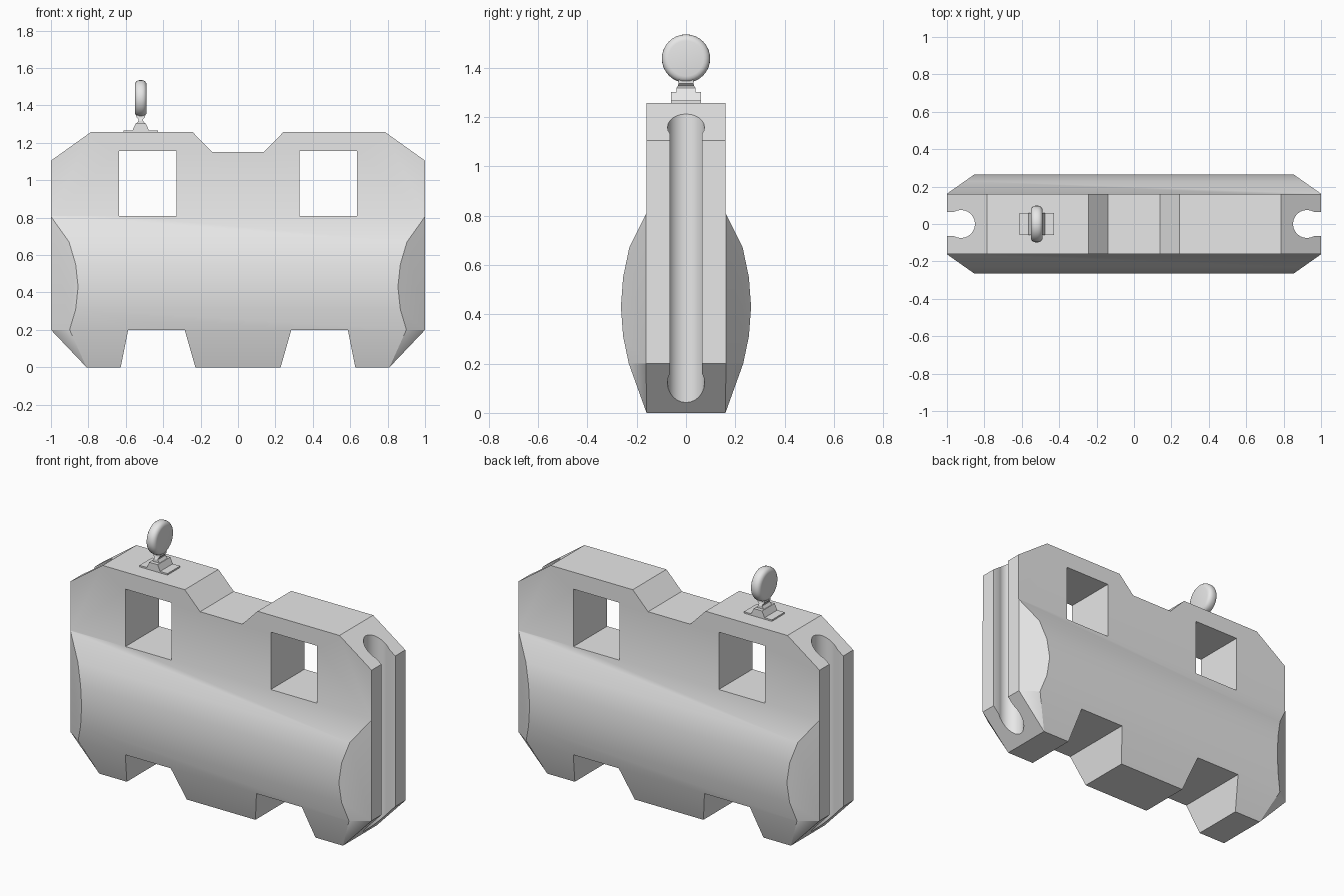
import bpy, bmesh
from math import radians, cos, sin
from mathutils import Vector, Matrix

cube = bpy.data.objects.get("Cube")
if cube:
    bpy.data.objects.remove(cube, do_unlink=True)

grey = bpy.data.materials.new("pale grey plastic")
grey.use_nodes = True
grey.diffuse_color = (0.8, 0.8, 0.8, 1)
grey.node_tree.nodes["Principled BSDF"].inputs["Base Color"].default_value = (0.8, 0.8, 0.8, 1)


def add_object(name, bm):
    bmesh.ops.recalc_face_normals(bm, faces=bm.faces)
    mesh = bpy.data.meshes.new(name)
    bm.to_mesh(mesh)
    bm.free()
    mesh.materials.append(grey)
    ob = bpy.data.objects.new(name, mesh)
    bpy.context.collection.objects.link(ob)
    return ob


def prism(points, axis, lo, hi):
    """Extrude a 2D outline along an axis index (0 = x, 1 = y, 2 = z)."""
    bm = bmesh.new()

    def place(p, h):
        co = list(p)
        co.insert(axis, h)
        return bm.verts.new(co)
    a = [place(p, lo) for p in points]
    b = [place(p, hi) for p in points]
    bm.faces.new(a)
    bm.faces.new(b[::-1])
    for i in range(len(a)):
        j = (i + 1) % len(a)
        bm.faces.new((a[i], b[i], b[j], a[j]))
    bmesh.ops.recalc_face_normals(bm, faces=bm.faces)
    return bm


def mirrored(half):
    return half + [(-u, v) for u, v in reversed(half)]


def slice_off(bm, a, b, c):
    """Cut away everything outside the plane through three points."""
    normal = (b - a).cross(c - a).normalized()
    if normal.dot(Vector((0, 0, 0.5)) - a) > 0:
        normal = -normal
    cut = bmesh.ops.bisect_plane(bm, geom=bm.verts[:] + bm.edges[:] + bm.faces[:],
                                 plane_co=a, plane_no=normal, clear_outer=True)
    edges = [g for g in cut["geom_cut"] if isinstance(g, bmesh.types.BMEdge)]
    bmesh.ops.edgenet_fill(bm, edges=edges)


def boolean(target, cutter, operation):
    mod = target.modifiers.new("cut", 'BOOLEAN')
    mod.object, mod.operation, mod.solver = cutter, operation, 'EXACT'
    bpy.context.view_layer.objects.active = target
    bpy.ops.object.modifier_apply(modifier=mod.name)
    bpy.data.objects.remove(cutter, do_unlink=True)


def smooth(ob, angle=30):
    bpy.ops.object.select_all(action='DESELECT')
    ob.select_set(True)
    bpy.context.view_layer.objects.active = ob
    bpy.ops.object.shade_smooth_by_angle(angle=radians(angle))


# Bulging cross-section swept along the length
section = mirrored([(0.16, -0.1), (0.16, 0), (0.232, 0.2), (0.255, 0.31), (0.264, 0.43),
                    (0.255, 0.55), (0.23, 0.67), (0.16, 0.81), (0.16, 1.4)])
bm = prism(section, 0, -1.1, 1.1)

# Chamfers where the bulge meets the ends, and lower corner facets
for sx in (-1, 1):
    for sy in (-1, 1):
        def corner(x, y, z):
            return Vector((sx * x, sy * y, z))
        slice_off(bm, corner(1, 0.162, 0.2), corner(0.855, 0.264, 0.2), corner(1, 0.162, 1))
        slice_off(bm, corner(1, 0.162, 0.2), corner(0.9, 0.232, 0.2), corner(0.81, 0.16, 0))
body = add_object("barrier_body", bm)

# Side silhouette with forklift notches and top dip
outline = mirrored([(0.228, 0), (0.285, 0.2), (0.587, 0.2), (0.627, 0), (0.81, 0), (1, 0.2),
                    (1, 1.105), (0.787, 1.257), (0.242, 1.257), (0.14, 1.152)])
boolean(body, add_object("silhouette_cutter", prism(outline, 1, -0.5, 0.5)), 'INTERSECT')

for s in (-1, 1):
    # Rectangular window
    window = [(s * x, z) for x, z in ((0.33, 0.81), (0.636, 0.81), (0.636, 1.155), (0.33, 1.155))]
    boolean(body, add_object("window_cutter", prism(window, 1, -0.5, 0.5)), 'DIFFERENCE')
    # Keyhole connection slot in the end
    arc = [radians(60 + 15 * i) for i in range(17)]
    slot = [(s * (0.925 + 0.075 * cos(t)), 0.075 * sin(t)) for t in arc]
    slot += [(s * 1.2, -0.065), (s * 1.2, 0.065)]
    boolean(body, add_object("slot_cutter", prism(slot, 2, -0.3, 1.6)), 'DIFFERENCE')

body.data.materials.clear()
body.data.materials.append(grey)
smooth(body)
weighted = body.modifiers.new("weighted normals", 'WEIGHTED_NORMAL')
weighted.keep_sharp = True

# Warning lamp on top
LAMP_X = -0.52


def stack(name, levels):
    """Loft rectangles given as (half x, half y, z)."""
    bm = bmesh.new()
    rings = [[bm.verts.new((LAMP_X + sx * hx, sy * hy, z))
              for sx, sy in ((-1, -1), (1, -1), (1, 1), (-1, 1))] for hx, hy, z in levels]
    for lower, upper in zip(rings, rings[1:]):
        for i in range(4):
            j = (i + 1) % 4
            bm.faces.new((lower[i], lower[j], upper[j], upper[i]))
    bm.faces.new(rings[0][::-1])
    bm.faces.new(rings[-1])
    return add_object(name, bm)


stack("lamp_plate", [(0.093, 0.06, 1.25), (0.093, 0.06, 1.266)])
stack("lamp_foot", [(0.047, 0.06, 1.26), (0.028, 0.06, 1.302)])
stack("lamp_neck", [(0.025, 0.038, 1.3), (0.012, 0.038, 1.318),
                    (0.012, 0.034, 1.325), (0.022, 0.03, 1.335), (0.022, 0.03, 1.36)])

bm = bmesh.new()
bmesh.ops.create_cone(bm, cap_ends=True, segments=32, radius1=0.098, radius2=0.098, depth=0.064,
                      matrix=Matrix.Translation((LAMP_X, 0, 1.437)) @ Matrix.Rotation(radians(90), 4, 'Y'))
rims = [e for e in bm.edges if any(len(f.verts) > 4 for f in e.link_faces)]
bmesh.ops.bevel(bm, geom=rims, offset=0.026, segments=4, profile=0.5, affect='EDGES')
smooth(add_object("lamp_disc", bm), 40)
